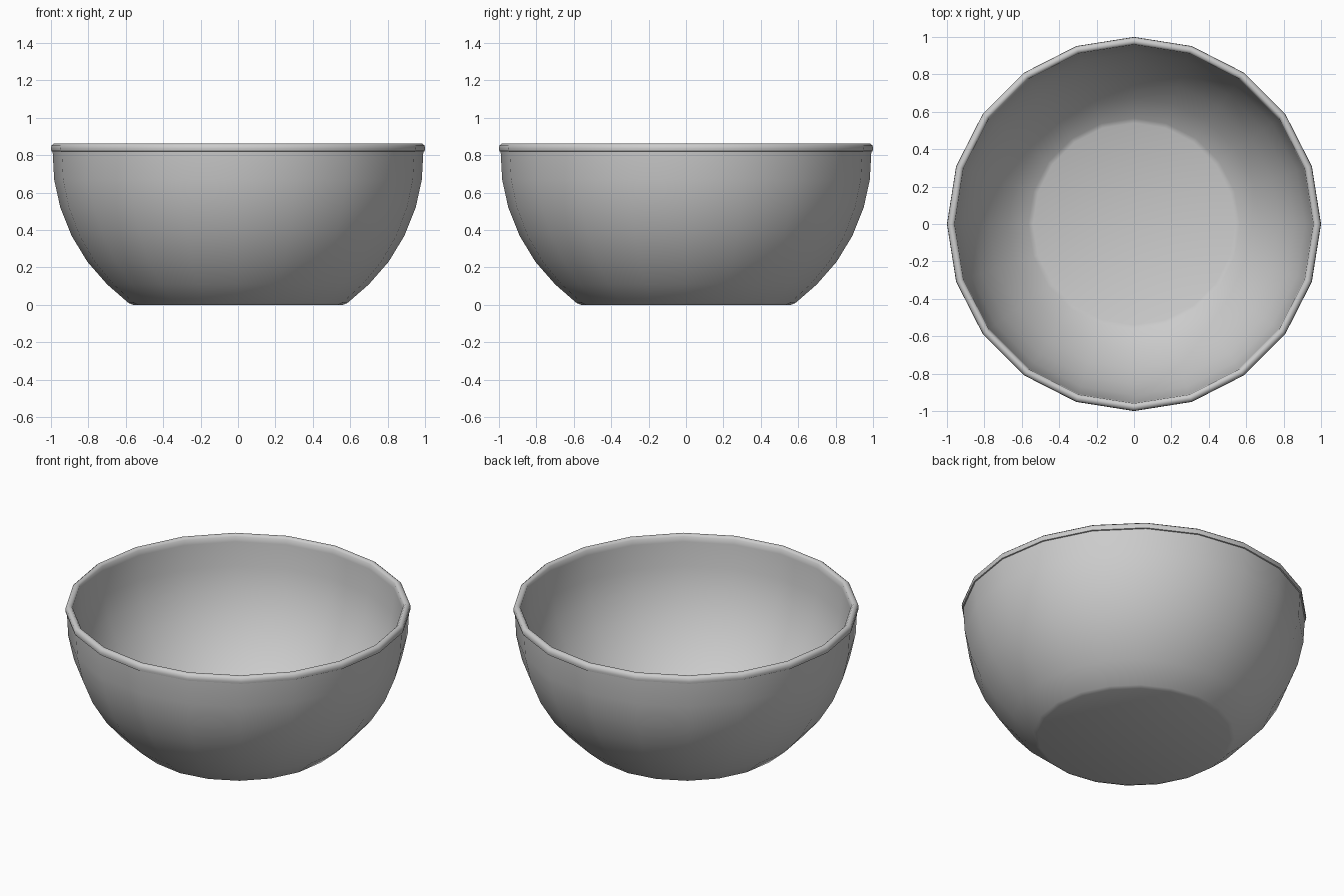
import bpy, bmesh, math

if "Cube" in bpy.data.objects:
    bpy.data.objects.remove(bpy.data.objects["Cube"])

SIDES = 20


def lathe(name, profile, closed=False):
    """Spin a (radius, height) profile around z; radius 0 makes a centre point."""
    bm = bmesh.new()
    rings = []
    for r, z in profile:
        if r == 0:
            rings.append([bm.verts.new((0, 0, z))] * SIDES)
        else:
            rings.append([bm.verts.new((r * math.cos(math.tau * i / SIDES),
                                        r * math.sin(math.tau * i / SIDES), z))
                          for i in range(SIDES)])
    pairs = list(zip(rings, rings[1:]))
    if closed:
        pairs.append((rings[-1], rings[0]))
    for a, b in pairs:
        for i in range(SIDES):
            j = (i + 1) % SIDES
            bm.faces.new(dict.fromkeys((a[i], a[j], b[j], b[i])))
    bmesh.ops.recalc_face_normals(bm, faces=bm.faces)
    mesh = bpy.data.meshes.new(name)
    bm.to_mesh(mesh)
    bm.free()
    obj = bpy.data.objects.new(name, mesh)
    bpy.context.collection.objects.link(obj)
    bpy.ops.object.select_all(action='DESELECT')
    obj.select_set(True)
    bpy.context.view_layer.objects.active = obj
    bpy.ops.object.shade_smooth_by_angle(angle=math.radians(50))
    return obj


# Bowl: flat base, rounded outer wall, rolled lip, inner wall and floor
lathe("bowl", [
    (0, 0), (0.56, 0), (0.585, 0.01),
    (0.70, 0.11), (0.805, 0.23), (0.89, 0.37), (0.95, 0.52), (0.983, 0.67), (0.991, 0.82),
    (0.998, 0.822), (1.0, 0.835), (0.998, 0.852), (0.985, 0.863),
    (0.97, 0.863), (0.959, 0.852), (0.956, 0.82),
    (0.945, 0.67), (0.915, 0.53), (0.857, 0.39), (0.776, 0.255), (0.675, 0.14),
    (0.565, 0.045), (0.54, 0.035), (0, 0.035),
])
